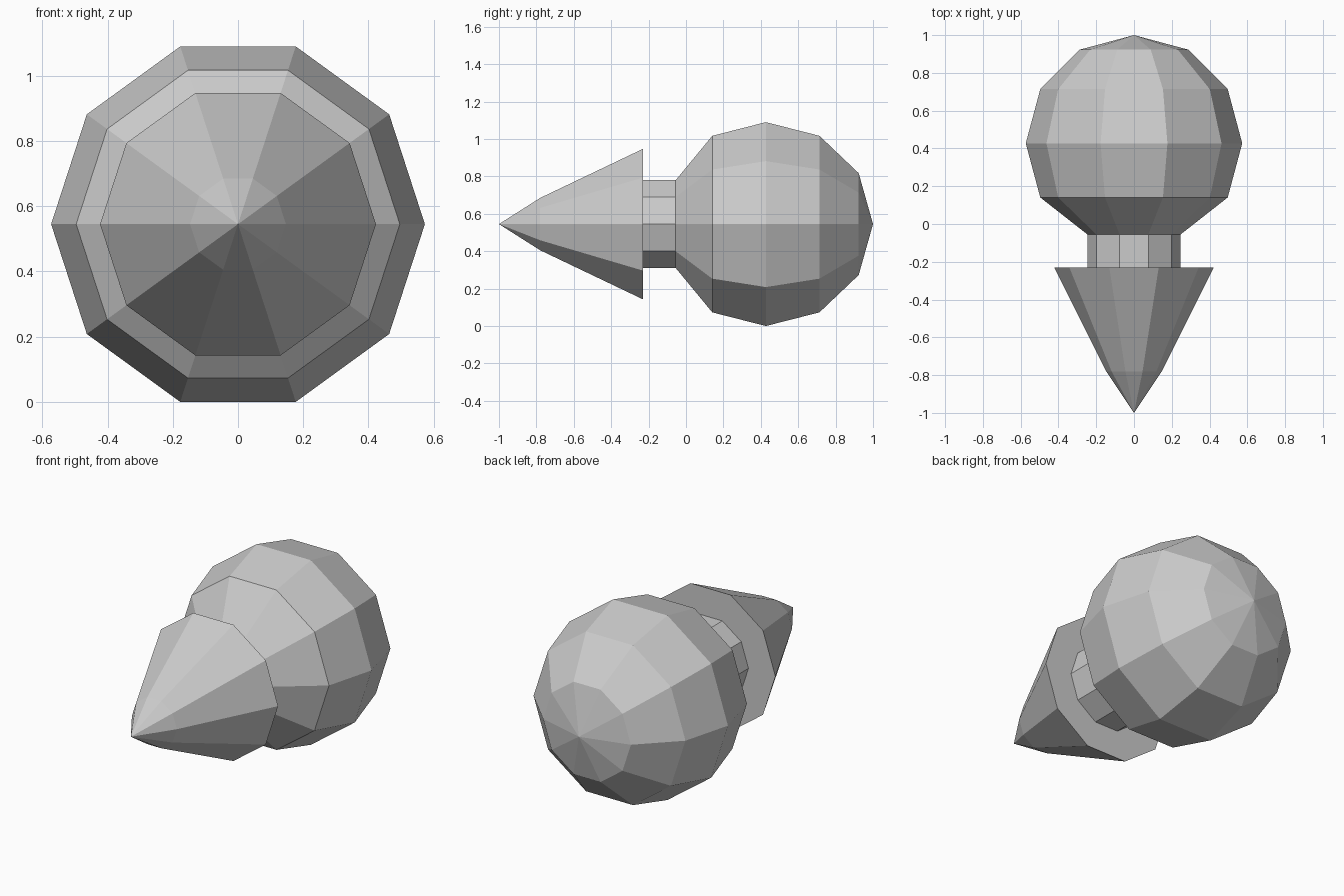
import bpy, bmesh
from math import cos, sin, tau

if "Cube" in bpy.data.objects:
    bpy.data.objects.remove(bpy.data.objects["Cube"])

SIDES = 10
AXIS_Z = 0.545


def lathe(name, profile):
    """Revolve (y, radius) points about the horizontal y axis, flat shaded."""
    bm = bmesh.new()
    rings = []
    for y, r in profile:
        n = SIDES if r > 0 else 1
        ring = [bm.verts.new((r * cos(tau * k / SIDES), y, AXIS_Z + r * sin(tau * k / SIDES)))
                for k in range(n)]
        rings.append(ring * (SIDES // n))
    for a, b in zip(rings, rings[1:]):
        for k in range(SIDES):
            j = (k + 1) % SIDES
            # dict drops the repeated vertex at a pole, leaving a triangle
            bm.faces.new(list(dict.fromkeys((a[k], b[k], b[j], a[j]))))
    mesh = bpy.data.meshes.new(name)
    bm.to_mesh(mesh)
    bm.free()
    obj = bpy.data.objects.new(name, mesh)
    bpy.context.collection.objects.link(obj)
    return obj


NECK_R = 0.247
BALL_R, BALL_Y = 0.573, 0.427

# Pointed tip with an overhanging flat back
lathe("pointed_tip", [(-1.0, 0), (-0.78, 0.147), (-0.23, 0.423), (-0.23, NECK_R)])

# Short collar between tip and ball
lathe("neck", [(-0.23, NECK_R), (-0.055, NECK_R)])

# Faceted ball: rings every 30 degrees, narrowed to meet the neck
ball = [(-0.055, NECK_R)]
for step in range(-1, 3):
    a = tau * step / 12
    ball.append((BALL_Y + BALL_R * sin(a), BALL_R * cos(a)))
lathe("ball", ball + [(1.0, 0)])
